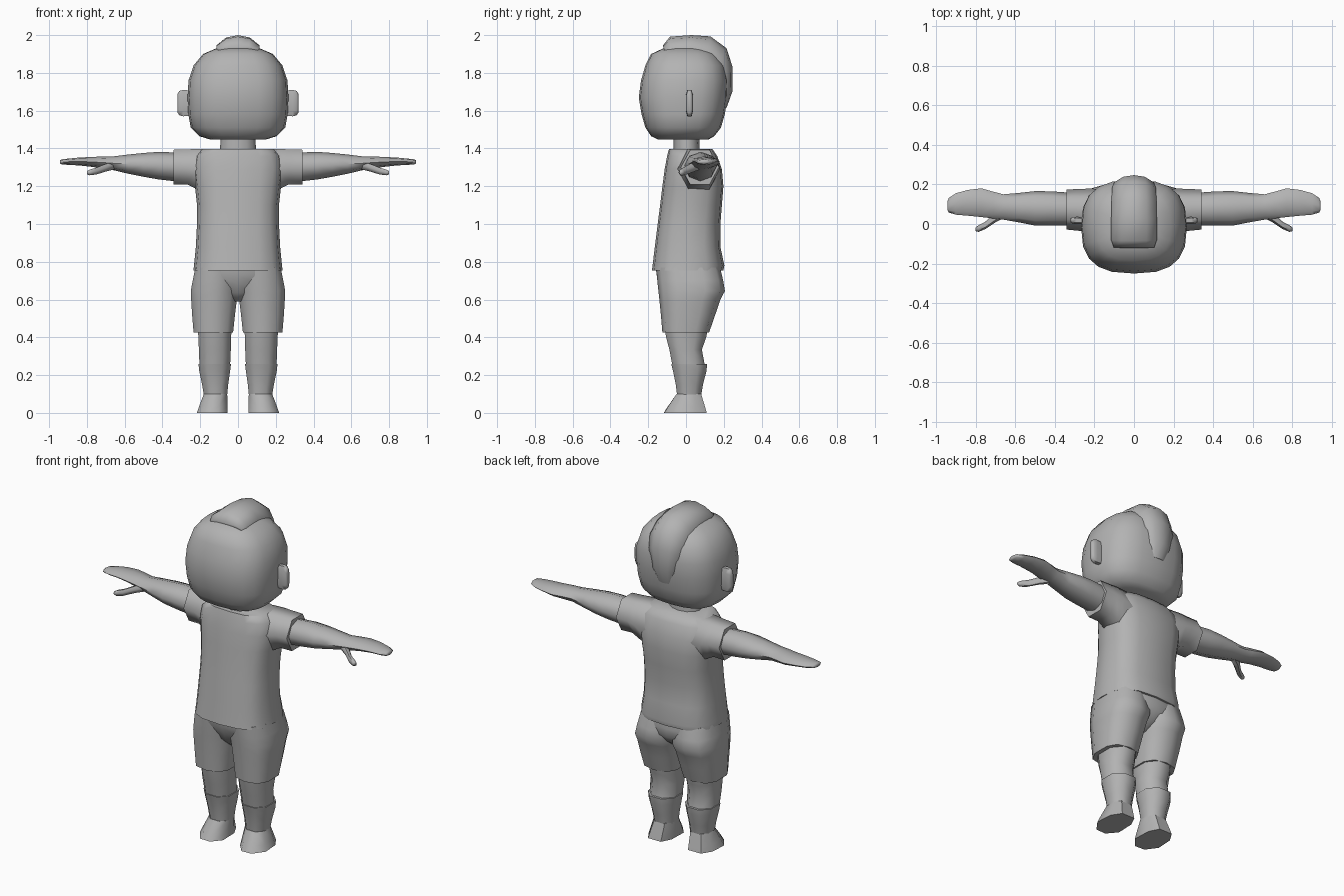
import bpy, bmesh, math

grey = bpy.data.materials.new("plain grey")
grey.diffuse_color = (0.45, 0.45, 0.45, 1)


def finish(name, bm, mirror=False, angle=65):
    """Turn a bmesh into a shaded object, optionally mirrored across x."""
    bmesh.ops.recalc_face_normals(bm, faces=bm.faces)
    me = bpy.data.meshes.new(name)
    bm.to_mesh(me)
    bm.free()
    me.materials.append(grey)
    ob = bpy.data.objects.new(name, me)
    bpy.context.collection.objects.link(ob)
    bpy.ops.object.select_all(action='DESELECT')
    ob.select_set(True)
    bpy.context.view_layer.objects.active = ob
    bpy.ops.object.shade_smooth_by_angle(angle=math.radians(angle))
    if mirror:
        ob.modifiers.new("mirror", 'MIRROR').use_clip = False
    return ob


def skin(bm, rings):
    """Bridge rings of points and cap both ends."""
    vs = [[bm.verts.new(p) for p in r] for r in rings]
    n = len(vs[0])
    for a, b in zip(vs, vs[1:]):
        for i in range(n):
            j = (i + 1) % n
            bm.faces.new((a[i], a[j], b[j], b[i]))
    bm.faces.new(vs[0])
    bm.faces.new(vs[-1])


def loft(name, rows, n=12, e=2.0, axis='z', phase=0.0, mirror=False, angle=65):
    """rows: (position, low a, high a, low b, high b); a,b = x,y or y,z."""
    pts = []
    for i in range(n):
        t = 2 * math.pi * (i + phase) / n
        c, s = math.cos(t), math.sin(t)
        pts.append((math.copysign(abs(c) ** (2 / e), c), math.copysign(abs(s) ** (2 / e), s)))
    ma, mb = max(p[0] for p in pts), max(p[1] for p in pts)
    rings = []
    for k, a0, a1, b0, b1 in rows:
        ring = []
        for u, v in pts:
            a = (a0 + a1) / 2 + u / ma * (a1 - a0) / 2
            b = (b0 + b1) / 2 + v / mb * (b1 - b0) / 2
            ring.append((a, b, k) if axis == 'z' else (k, a, b))
        rings.append(ring)
    bm = bmesh.new()
    skin(bm, rings)
    return finish(name, bm, mirror, angle)


def sym(rows):
    return [(z, -w, w, y0, y1) for z, w, y0, y1 in rows]


# Head: rounded box
loft("head", sym([
    (1.448, .15, -.15, .12), (1.465, .205, -.185, .15), (1.51, .25, -.215, .185),
    (1.58, .263, -.235, .205), (1.67, .267, -.25, .22), (1.76, .262, -.238, .222),
    (1.84, .235, -.215, .205), (1.90, .185, -.185, .16), (1.93, .115, -.12, .10),
    (1.94, .05, -.06, .05)]), n=20, e=2.7)

# Neck
loft("neck", sym([(1.34, .10, -.065, .075), (1.47, .09, -.065, .07)]), n=12)

# Ears: thin eight-sided plates
loft("ear", [(.24, 0, .035, 1.575, 1.705), (.29, 0, .037, 1.57, 1.71),
             (.31, .002, .035, 1.575, 1.705), (.32, .008, .029, 1.59, 1.69)],
     n=8, e=3.5, axis='x', phase=.5, mirror=True)

# Hair strip running over the crown and down the back
strip = [  # outer y, z, inner y, z, half width
    (-.122, 1.945, -.115, 1.915, .102), (-.085, 1.992, -.08, 1.90, .115),
    (.03, 2.0, .02, 1.90, .115), (.13, 1.993, .10, 1.86, .114),
    (.215, 1.93, .16, 1.82, .11), (.247, 1.83, .18, 1.77, .10),
    (.245, 1.70, .18, 1.68, .078), (.215, 1.615, .18, 1.625, .055)]
section = [(-1, 0), (-1, .45), (-.55, .87), (0, 1), (.55, .87), (1, .45), (1, 0)]
bm = bmesh.new()
skin(bm, [[(u * w, iy + (oy - iy) * f, iz + (oz - iz) * f) for u, f in section]
          for oy, oz, iy, iz, w in strip])
finish("hair_strip", bm)

# Shirt body
loft("shirt", sym([
    (.755, .236, -.18, .198), (.78, .233, -.177, .203), (.88, .223, -.165, .182),
    (1.0, .217, -.15, .182), (1.10, .217, -.137, .19), (1.20, .228, -.125, .198),
    (1.29, .238, -.113, .19), (1.36, .225, -.10, .165), (1.398, .19, -.09, .14)]),
    n=16, e=2.8)

# Sleeves: six-sided
loft("sleeve", [(.14, -.05, .17, 1.16, 1.398), (.22, -.045, .18, 1.185, 1.397),
                (.27, -.035, .176, 1.21, 1.395), (.342, -.028, .175, 1.208, 1.393)],
     n=6, axis='x', mirror=True)

# Arms with mitten hands
loft("arm", [
    (.32, -.008, .158, 1.225, 1.378), (.42, -.008, .165, 1.236, 1.382),
    (.50, -.008, .166, 1.25, 1.376), (.58, .008, .157, 1.266, 1.368),
    (.66, .022, .15, 1.285, 1.358), (.71, .028, .163, 1.292, 1.358),
    (.77, .035, .18, 1.302, 1.355), (.84, .042, .172, 1.31, 1.352),
    (.90, .047, .155, 1.313, 1.346), (.935, .058, .132, 1.316, 1.342),
    (.942, .07, .115, 1.32, 1.338)], n=8, axis='x', mirror=True)

# Thumbs
loft("thumb", [
    (.65, .035, .09, 1.29, 1.335), (.70, .008, .058, 1.278, 1.318),
    (.75, -.025, .012, 1.262, 1.298), (.785, -.04, -.006, 1.258, 1.288),
    (.80, -.036, -.018, 1.263, 1.28)], n=6, axis='x', mirror=True)

# Shorts: hips and two legs
loft("shorts_hips", sym([
    (.78, .222, -.16, .183), (.73, .228, -.156, .188), (.68, .20, -.135, .185),
    (.635, .12, -.115, .15), (.59, .03, -.07, .09)]), n=16, e=2.6)
loft("shorts_leg", [
    (.77, -.005, .226, -.158, .18), (.70, -.004, .24, -.152, .197),
    (.645, .0, .25, -.146, .206), (.60, .006, .248, -.141, .182),
    (.52, .016, .243, -.133, .155), (.425, .026, .235, -.125, .122)],
    n=10, e=2.7, phase=.5, mirror=True)

# Lower legs
loft("leg", [(.46, .035, .212, -.115, .118), (.40, .036, .21, -.105, .107),
             (.335, .038, .207, -.088, .084), (.25, .042, .204, -.072, .10)],
     n=8, e=2.3, phase=.5, mirror=True)

# Socks
loft("sock", [(.258, .037, .209, -.078, .112), (.22, .042, .205, -.068, .108),
              (.15, .052, .19, -.054, .09), (.09, .058, .18, -.047, .08)],
     n=8, e=2.3, phase=.5, mirror=True)

# Shoes: flared, with a blunt pointed toe
ankle = [(.09, -.05), (.15, -.05), (.181, -.015), (.181, .045),
         (.155, .08), (.085, .08), (.057, .045), (.057, -.015)]
sole = [(.105, -.118), (.17, -.115), (.218, -.05), (.212, .05),
        (.175, .11), (.09, .11), (.06, .05), (.056, -.06)]
bm = bmesh.new()
skin(bm, [[(x, y, .1) for x, y in ankle],
          [((a[0] + b[0] * 2) / 3, (a[1] + b[1] * 2) / 3, .035) for a, b in zip(ankle, sole)],
          [(x, y, 0) for x, y in sole]])
finish("shoe", bm, True, 50)
